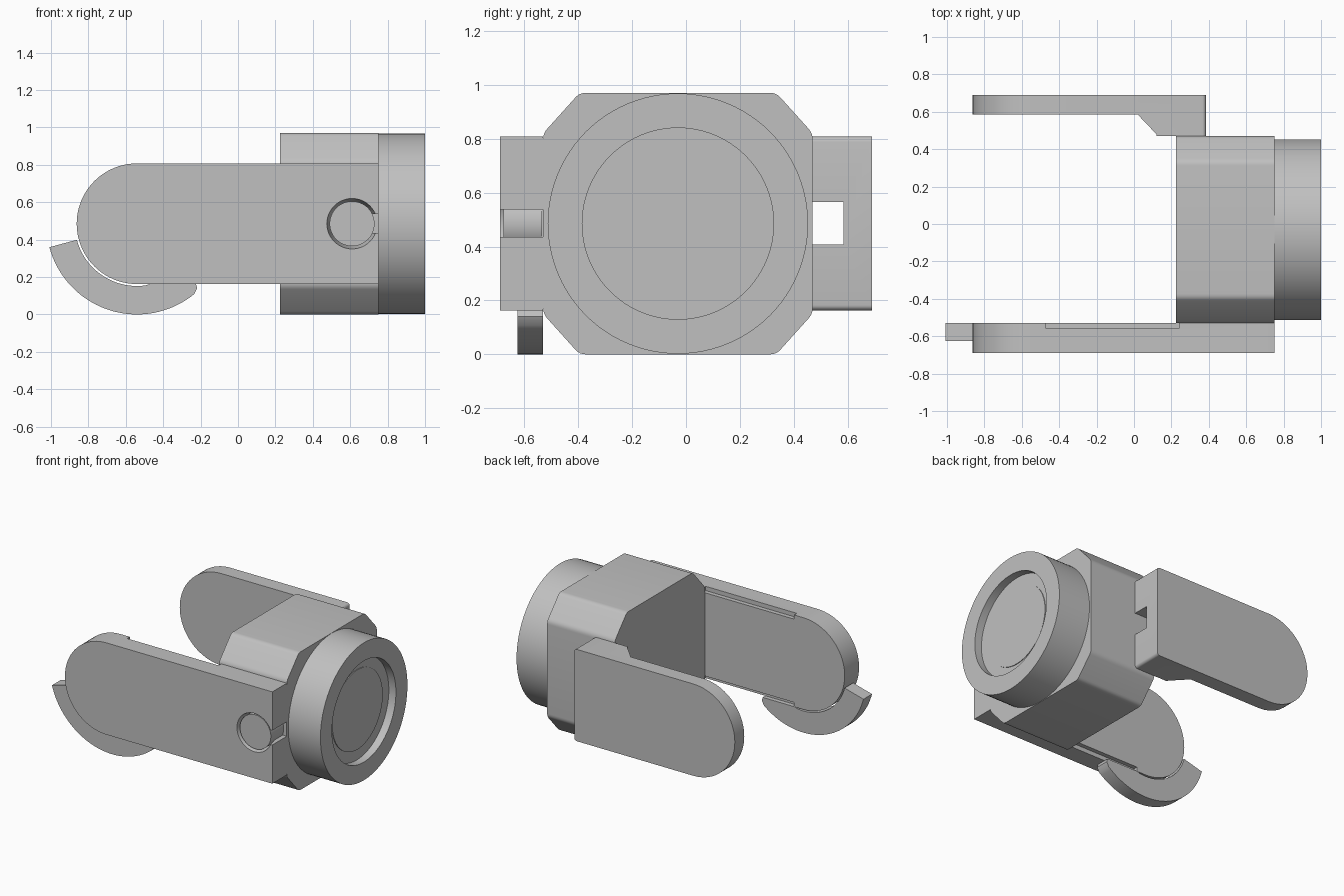
import bpy, bmesh
from math import sin, cos, pi, radians
from mathutils import Vector

cube = bpy.data.objects.get("Cube")
if cube:
    bpy.data.objects.remove(cube, do_unlink=True)

grey = bpy.data.materials.new("plain grey")
grey.use_nodes = True
GREY = (0.53, 0.53, 0.53, 1)
grey.diffuse_color = GREY
grey.node_tree.nodes["Principled BSDF"].inputs["Base Color"].default_value = GREY

# Which world axes (u, v, extrusion) each prism direction uses
AXES = {"x": (1, 2, 0), "y": (0, 2, 1), "z": (0, 1, 2)}


def place(axis, u, v, w):
    co = [0, 0, 0]
    for i, val in zip(AXES[axis], (u, v, w)):
        co[i] = val
    return Vector(co)


def finish(name, bm):
    bmesh.ops.recalc_face_normals(bm, faces=bm.faces)
    mesh = bpy.data.meshes.new(name)
    bm.to_mesh(mesh)
    bm.free()
    mesh.materials.append(grey)
    obj = bpy.data.objects.new(name, mesh)
    bpy.context.collection.objects.link(obj)
    return obj


def loft(name, axis, rings):
    """Join equal-sized outlines, each given as (points, depth), and cap both ends."""
    bm = bmesh.new()
    loops = [[bm.verts.new(place(axis, u, v, w)) for u, v in pts] for pts, w in rings]
    n = len(loops[0])
    for a, b in zip(loops, loops[1:]):
        for i in range(n):
            j = (i + 1) % n
            bm.faces.new((a[i], a[j], b[j], b[i]))
    bm.faces.new(loops[0])
    bm.faces.new(loops[-1])
    return finish(name, bm)


def prism(name, axis, pts, lo, hi):
    return loft(name, axis, [(pts, lo), (pts, hi)])


def box(name, x, y, z):
    return prism(name, "z", [(x[0], y[0]), (x[1], y[0]), (x[1], y[1]), (x[0], y[1])], *z)


def arc(cx, cy, r, a0, a1, n):
    angles = [radians(a0 + (a1 - a0) * i / n) for i in range(n + 1)]
    return [(cx + r * cos(a), cy + r * sin(a)) for a in angles]


def turned(name, axis, cx, cy, profile, n=96):
    return loft(name, axis, [(arc(cx, cy, r, 0, 360, n)[:-1], w) for w, r in profile])


def fillet(pts, r, steps=4):
    """Round every corner of an outline by a small curve."""
    out = []
    for i, p in enumerate(pts):
        p = Vector(p)
        a, b = Vector(pts[i - 1]), Vector(pts[(i + 1) % len(pts)])
        a = p + (a - p).normalized() * r
        b = p + (b - p).normalized() * r
        for k in range(steps + 1):
            t = k / steps
            out.append(tuple(a * (1 - t) ** 2 + p * 2 * t * (1 - t) + b * t * t))
    return out


def cut(obj, *cutters):
    bpy.context.view_layer.objects.active = obj
    for c in cutters:
        c.hide_render = True
        mod = obj.modifiers.new("cut", "BOOLEAN")
        mod.operation, mod.solver, mod.object = "DIFFERENCE", "EXACT", c
        bpy.ops.object.modifier_apply(modifier=mod.name)
        bpy.data.objects.remove(c, do_unlink=True)


# Shared sizes
MID_Y, MID_Z = -0.03, 0.485
LOW, HIGH = 0.163, 0.808
END_X, END_R = -0.54, (HIGH - LOW) / 2
FRONT, INNER = -0.69, -0.53

# Eight-sided body
octagon = [(MID_Y + sy * y, MID_Z + sz * z) for sy, sz, y, z in (
    (1, -1, 0.5, 0.335), (1, 1, 0.5, 0.335), (1, 1, 0.365, 0.485), (-1, 1, 0.365, 0.485),
    (-1, 1, 0.5, 0.335), (-1, -1, 0.5, 0.335), (-1, -1, 0.365, 0.485), (1, -1, 0.365, 0.485))]
body = prism("body", "x", fillet(octagon, 0.022), 0.225, 0.75)

# Round collar with a shallow bore and an inner disc
collar = turned("collar", "x", MID_Y, MID_Z,
                [(0.745, 0.483), (1.0, 0.483), (1.0, 0.355), (0.945, 0.355),
                 (0.945, 0.28), (0.95, 0.28)])

# Front arm: straight plate with a half-round end
end = arc(END_X, MID_Z, END_R, 90, 270, 40)
front_arm = prism("front_arm", "y", end + [(0.75, LOW), (0.75, HIGH)], FRONT, INNER)
PIN_X = 0.61
STEP = 0.03
cut(front_arm,
    box("ledge_top", (-0.47, 0.24), (INNER - STEP, -0.5), (HIGH - STEP, 0.9)),
    box("ledge_bottom", (-0.47, 0.24), (INNER - STEP, -0.5), (0.1, LOW + STEP)),
    turned("pin_hole", "y", PIN_X, MID_Z, [(-0.70, 0.137), (-0.62, 0.12)], 64),
    box("pin_slot", (0.715, 0.8), (-0.75, INNER + 0.001), (0.435, 0.537)))

# Pin seated in the hole
pin = turned("pin", "y", PIN_X, MID_Z, [(-0.535, 0.12), (-0.678, 0.12)], 64)

# Curved lever hugging the rounded end of the front arm
lever_outline = (arc(END_X, MID_Z, 0.485, 195, 309, 40)
                 + [(-0.218, 0.14), (-0.225, LOW), (-0.47, LOW)]
                 + arc(END_X, MID_Z, 0.333, 278, 195, 32))
lever = prism("lever", "y", lever_outline, -0.625, INNER)

# Back arm: thinner plate with a thick, chamfered and notched foot
corner = 0.02
foot_end = (arc(0.385 - corner, LOW + corner, corner, -90, 0, 5)
            + arc(0.385 - corner, HIGH - corner, corner, 0, 90, 5))
back_arm = prism("back_arm", "y", end + foot_end, 0.47, 0.69)
cut(back_arm,
    prism("inner_relief", "z", [(-1, 0.4), (0.12, 0.4), (0.12, 0.48), (0.02, 0.585), (-1, 0.585)], 0, 1),
    box("foot_notch", (-0.1, 0.5), (0.4, 0.584), (0.408, 0.565)))

# Smooth the curved sides and keep the edges crisp
bpy.ops.object.select_all(action="DESELECT")
for part in (body, collar, front_arm, pin, lever, back_arm):
    part.select_set(True)
bpy.context.view_layer.objects.active = body
bpy.ops.object.shade_smooth_by_angle(angle=radians(25))
